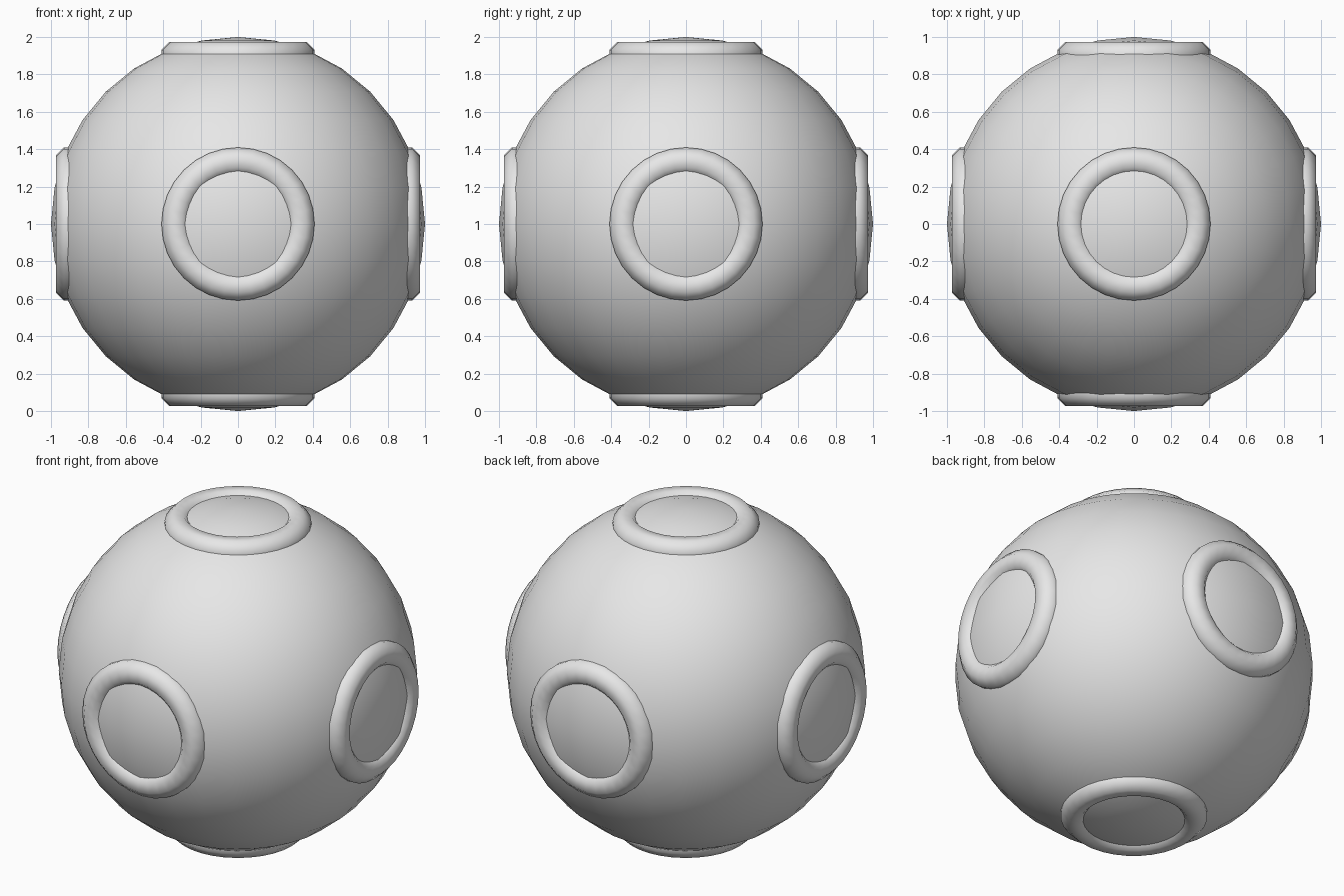
import bpy, bmesh, math
from mathutils import Vector

if "Cube" in bpy.data.objects:
    bpy.data.objects.remove(bpy.data.objects["Cube"])

grey = bpy.data.materials.new("light grey")
grey.diffuse_color = (0.8, 0.8, 0.8, 1)
grey.use_nodes = True
grey.node_tree.nodes["Principled BSDF"].inputs["Base Color"].default_value = grey.diffuse_color

CENTER = Vector((0, 0, 1))

# Main ball
bpy.ops.mesh.primitive_uv_sphere_add(segments=32, ring_count=16, radius=1, location=CENTER)
ball = bpy.context.object
ball.name = "ball"
ball.data.materials.append(grey)
bpy.ops.object.shade_smooth()


# Raised ring: octagonal section swept round an axis
def ring(name, axis, major=0.335, minor=0.08, height=0.90, n=32, m=8):
    bm = bmesh.new()
    rows = []
    for i in range(n):
        a = 2 * math.pi * i / n
        row = []
        for j in range(m):
            b = 2 * math.pi * (j + 0.5) / m
            r = major + minor * math.cos(b)
            row.append(bm.verts.new((r * math.cos(a), r * math.sin(a), minor * math.sin(b))))
        rows.append(row)
    for i in range(n):
        p, q = rows[i], rows[(i + 1) % n]
        for j in range(m):
            k = (j + 1) % m
            bm.faces.new((p[j], q[j], q[k], p[k])).smooth = True
    bmesh.ops.recalc_face_normals(bm, faces=bm.faces)
    mesh = bpy.data.meshes.new(name)
    bm.to_mesh(mesh)
    bm.free()
    mesh.materials.append(grey)
    ob = bpy.data.objects.new(name, mesh)
    bpy.context.collection.objects.link(ob)
    d = Vector(axis)
    ob.location = CENTER + d * height
    ob.rotation_euler = Vector((0, 0, 1)).rotation_difference(d).to_euler()


# One ring on each of the six sides
for name, axis in {"front": (0, -1, 0), "back": (0, 1, 0), "left": (-1, 0, 0),
                   "right": (1, 0, 0), "top": (0, 0, 1), "bottom": (0, 0, -1)}.items():
    ring(name + "_ring", axis)
